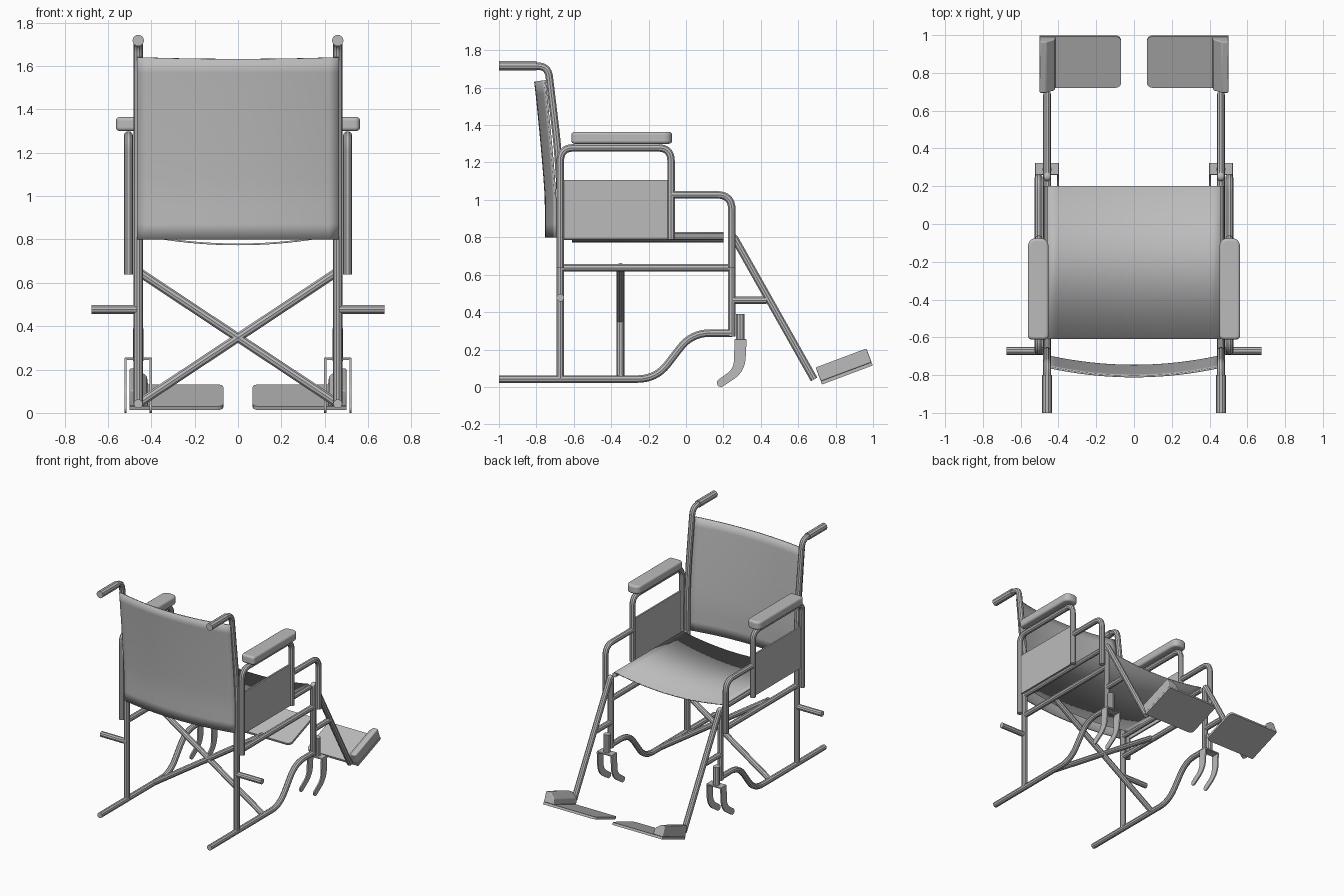
import bpy, bmesh, math
from mathutils import Vector, Matrix

if "Cube" in bpy.data.objects:
    bpy.data.objects.remove(bpy.data.objects["Cube"], do_unlink=True)

GREY = (0.5, 0.5, 0.5, 1)
grey = bpy.data.materials.new("plain_grey")
grey.use_nodes = True
grey.diffuse_color = GREY
grey.node_tree.nodes["Principled BSDF"].inputs["Base Color"].default_value = GREY

SIDE = 0.46    # x of the main frame
ARM = 0.505    # x of the arm frame
REAR = -0.672  # y of the rear posts
FRONT = 0.245  # y of the front posts
R = 0.021      # tube radius


def finish(name, mesh, mirror=True, bevel=0.0, angle=35):
    """Link a mesh as a named object, mirrored to the other side."""
    obj = bpy.data.objects.new(name, mesh)
    bpy.context.collection.objects.link(obj)
    mesh.materials.clear()
    mesh.materials.append(grey)
    if bevel:
        mod = obj.modifiers.new("rounding", "BEVEL")
        mod.width, mod.segments, mod.limit_method = bevel, 4, "ANGLE"
    if mirror:
        obj.modifiers.new("mirror", "MIRROR").use_mirror_merge = False
    bpy.ops.object.select_all(action="DESELECT")
    obj.select_set(True)
    bpy.context.view_layer.objects.active = obj
    bpy.ops.object.shade_smooth_by_angle(angle=math.radians(angle))
    return obj


def fillet(points, radius, steps=8):
    """Round the inner corners of a path."""
    pts = [Vector(p) for p in points]
    path = [pts[0]]
    for a, b, c in zip(pts, pts[1:], pts[2:]):
        d = min(radius, (a - b).length / 2, (c - b).length / 2)
        start, end = b + (a - b).normalized() * d, b + (c - b).normalized() * d
        for i in range(steps + 1):
            t = i / steps
            path.append(start * (1 - t) ** 2 + b * 2 * t * (1 - t) + end * t * t)
    return path + [pts[-1]]


def tube(name, points, radius=R, bend=0.07, mirror=True):
    path = fillet(points, bend)
    curve = bpy.data.curves.new(name, "CURVE")
    curve.dimensions = "3D"
    curve.bevel_depth, curve.bevel_resolution, curve.use_fill_caps = radius, 3, True
    spline = curve.splines.new("POLY")
    spline.points.add(len(path) - 1)
    for point, co in zip(spline.points, path):
        point.co = (*co, 1)
    helper = bpy.data.objects.new(name + "_path", curve)
    mesh = bpy.data.meshes.new_from_object(helper)
    bpy.data.objects.remove(helper)
    return finish(name, mesh, mirror)


def side_tube(name, x, yz, **options):
    return tube(name, [(x, y, z) for y, z in yz], **options)


def prism(name, outline, depth, bevel=0.0, matrix=Matrix()):
    """Extrude an outline of 3D points along a vector."""
    bm = bmesh.new()
    face = bm.faces.new([bm.verts.new(p) for p in outline])
    new = bmesh.ops.extrude_face_region(bm, geom=[face])["geom"]
    bmesh.ops.translate(bm, vec=depth, verts=[v for v in new if isinstance(v, bmesh.types.BMVert)])
    bmesh.ops.recalc_face_normals(bm, faces=bm.faces)
    bm.transform(matrix)
    mesh = bpy.data.meshes.new(name)
    bm.to_mesh(mesh)
    return finish(name, mesh, bevel=bevel)


def box(name, low, high, bevel=0.0):
    (x0, y0, z0), (x1, y1, z1) = low, high
    outline = [(x0, y0, z0), (x1, y0, z0), (x1, y1, z0), (x0, y1, z0)]
    return prism(name, outline, (0, 0, z1 - z0), bevel)


def sheet(name, rows, point, thickness, columns=20):
    """Bowed cloth across the chair; point(u, row) gives a place, u from -1 to 1."""
    bm = bmesh.new()
    grid = [[bm.verts.new(point(i * 2 / columns - 1, row)) for i in range(columns + 1)] for row in rows]
    for low, high in zip(grid, grid[1:]):
        for i in range(columns):
            bm.faces.new((low[i], low[i + 1], high[i + 1], high[i]))
    mesh = bpy.data.meshes.new(name)
    bm.to_mesh(mesh)
    obj = finish(name, mesh, mirror=False)
    mod = obj.modifiers.new("thickness", "SOLIDIFY")
    mod.thickness, mod.offset = thickness, 0


# Main frame
side_tube("lower_rail", SIDE, [(-1, 0.042), (-0.16, 0.042), (0.03, 0.288), (FRONT, 0.288)], bend=0.1)
side_tube("rear_post", SIDE, [(REAR, 0.042), (REAR, 1.05), (-0.688, 1.3), (-0.738, 1.715), (-0.85, 1.715)], bend=0.09)
side_tube("push_grip", SIDE, [(-1, 1.717), (-0.8, 1.717)], radius=0.027)
side_tube("middle_rail", SIDE, [(REAR, 0.637), (FRONT, 0.637)])
side_tube("seat_rail", SIDE, [(REAR, 0.802), (0.2, 0.802)], radius=0.018)
side_tube("front_post", SIDE, [(FRONT, 0.27), (FRONT, 0.8)])
side_tube("footrest_hanger", SIDE, [(FRONT, 0.74), (FRONT, 0.82), (0.685, 0.04)], bend=0.04)
side_tube("hanger_strut", SIDE, [(FRONT, 0.463), (0.43, 0.463)])
tube("axle_stub", [(SIDE, REAR, 0.477), (0.675, REAR, 0.477)])
tube("cross_brace", [(-0.45, -0.35, 0.645), (SIDE, -0.35, 0.042)])

# Arm frame, pad and side panel
side_tube("arm_frame", ARM, [(REAR, 0.637), (REAR, 1.278), (-0.08, 1.278), (-0.08, 0.787)])
side_tube("front_arm_loop", ARM, [(-0.08, 1.027), (FRONT, 1.027), (FRONT, 0.637)], bend=0.08)
box("side_panel", (0.499, REAR, 0.79), (0.511, -0.08, 1.105))

corners = [(0.452, -0.612), (0.562, -0.612), (0.562, -0.075), (0.452, -0.075)]
loop = [(0.507, -0.612)] + corners[1:] + corners[:1] + [(0.507, -0.612)]
pad_outline = fillet([(x, y, 1.3) for x, y in loop], 0.05)[:-1]
prism("arm_pad", pad_outline, (0, 0, 0.064), bevel=0.015)


# Cloth seat and backrest
def seat_point(u, y):
    return (u * 0.458, y, 0.777 + 0.046 * u * u)


def back_point(u, z):
    lean = 0.057 * max(0, (z - 1.0) / 0.64) ** 1.2
    return (u * 0.465, -0.75 + 0.052 * u * u - lean, z - 0.008 * (1 - u * u) * (z > 1.6))


sheet("seat_cloth", [-0.61, 0.2], seat_point, 0.008)
sheet("back_cloth", [0.8 + 0.07 * i for i in range(13)], back_point, 0.01)

# Front caster forks
side_tube("caster_stem", SIDE, [(0.29, 0.24), (0.29, 0.39)], radius=0.025)
box("fork_bridge", (0.397, 0.26, 0.243), (0.523, 0.324, 0.255), bevel=0.004)
spine = fillet([(0.292, 0.25), (0.285, 0.09), (0.187, 0.022)], 0.16, 10)
left, right = [], []
for i, p in enumerate(spine):
    d = (spine[min(i + 1, len(spine) - 1)] - spine[max(i - 1, 0)]).normalized()
    half = 0.032 - 0.01 * i / (len(spine) - 1)
    left.append(p + Vector((-d.y, d.x)) * half)
    right.append(p - Vector((-d.y, d.x)) * half)
tip = [spine[-1] + 0.022 * (d * math.sin(a) + Vector((-d.y, d.x)) * math.cos(a))
       for a in (math.pi * k / 8 for k in range(1, 8))]
outline = left[:-1] + [left[-1]] + tip + right[::-1]
for name, x in (("inner_fork_blade", 0.397), ("outer_fork_blade", 0.513)):
    prism(name, [(x, y, z) for y, z in outline], (0.01, 0, 0))

# Tilted footplates with a raised outer flange
tilt = Matrix.Translation((0, 0.727, 0.013)) @ Matrix.Rotation(math.radians(20.5), 4, "X")
LENGTH = 0.29
plate = fillet([(0.5, 0, 0), (0.068, 0, 0), (0.068, LENGTH, 0), (0.5, LENGTH, 0)], 0.035)
prism("footplate", plate, (0, 0, 0.018), matrix=tilt)
flange = [(0.415, 0.018), (0.5, 0.018), (0.5, 0.097), (0.465, 0.097), (0.42, 0.06)]
prism("footplate_flange", [(x, 0, z) for x, z in flange], (0, LENGTH, 0), bevel=0.006, matrix=tilt)
